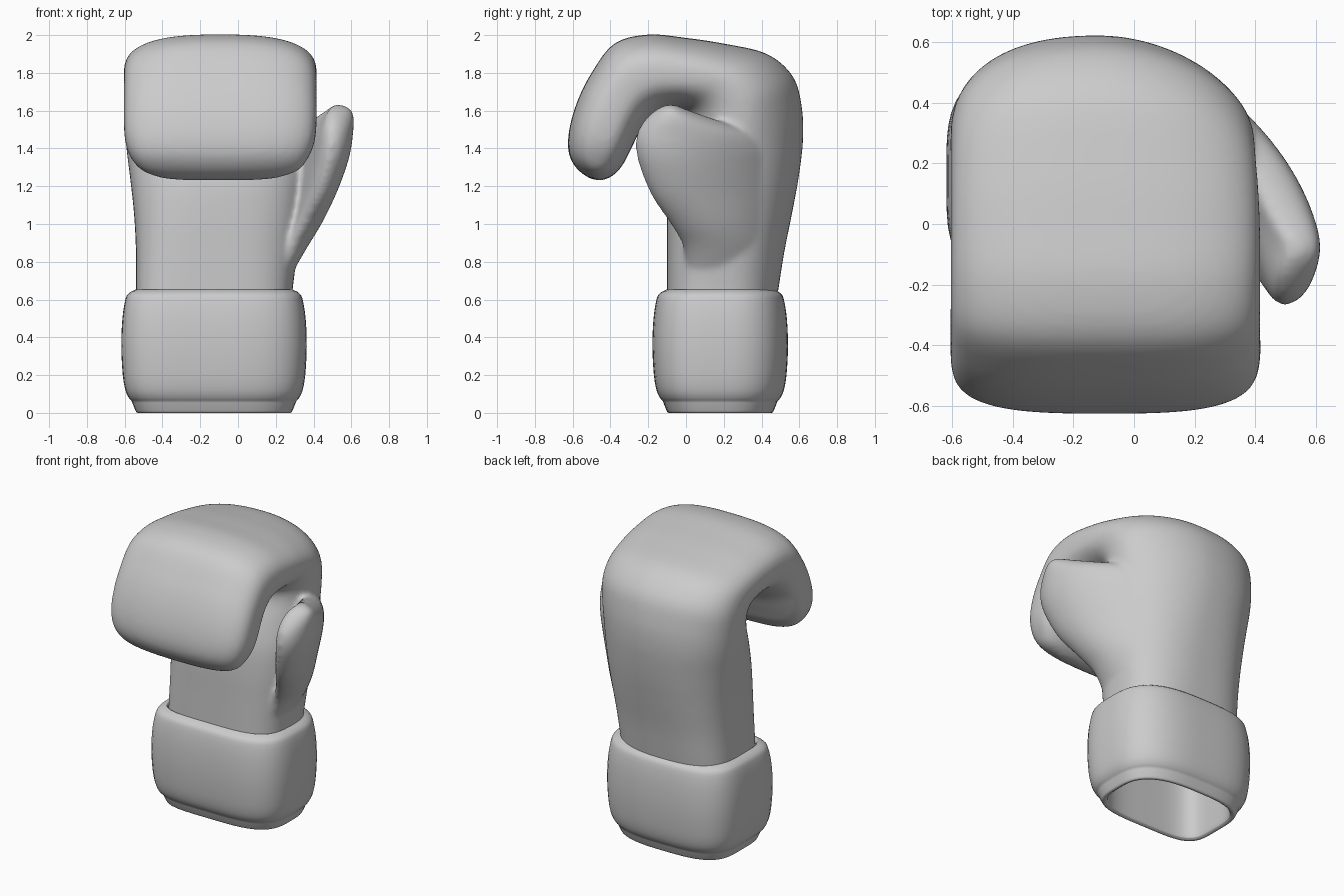
import bpy, bmesh, math
from mathutils import Vector

if "Cube" in bpy.data.objects:
    bpy.data.objects.remove(bpy.data.objects["Cube"])

N = 64  # points per cross-section


def catmull(rows, sub):
    """Smoothly interpolate a list of number tuples."""
    out = []
    for i in range(len(rows) - 1):
        a, b, c, d = (rows[max(0, min(len(rows) - 1, i + k))] for k in (-1, 0, 1, 2))
        for s in range(sub):
            t = s / sub
            out.append([0.5 * (2 * q + (r - p) * t + (2 * p - 5 * q + 4 * r - w) * t * t
                               + (3 * q - p - 3 * r + w) * t ** 3) for p, q, r, w in zip(a, b, c, d)])
    return out + [list(rows[-1])]


def ramp(x, lo, hi):
    """Smooth 0 to 1 blend."""
    t = max(0, min(1, (x - lo) / (hi - lo)))
    return t * t * (3 - 2 * t)


def section(centre, u, v, n, bow=0.0, back_right=1.0, front_left=1.0, flare=0.0):
    """Superellipse ring with half-axis vectors u and v; two corners may differ in squareness."""
    ring = []
    for i in range(N):
        a = 2 * math.pi * i / N
        c, s = math.cos(a), math.sin(a)
        m = n * (back_right if c > 0 and s > 0 else front_left if c < 0 and s < 0 else 1)
        k = (abs(c) ** m + abs(s) ** m) ** (-1 / m)
        c, s = c * k, s * k
        ring.append(centre + u * c * (1 + flare * s) + v * s + Vector((bow * (1 - s * s), 0, 0)))
    return ring


def loft(bm, rings, closed=False):
    vs = [[bm.verts.new(p) for p in r] for r in rings]
    pairs = list(zip(vs, vs[1:])) + ([(vs[-1], vs[0])] if closed else [])
    for a, b in pairs:
        for i in range(N):
            j = (i + 1) % N
            bm.faces.new((a[i], a[j], b[j], b[i]))
    if not closed:
        bm.faces.new(vs[0])
        bm.faces.new(vs[-1])


def finish(bm, name):
    bmesh.ops.recalc_face_normals(bm, faces=bm.faces)
    me = bpy.data.meshes.new(name)
    bm.to_mesh(me)
    bm.free()
    me.shade_smooth()
    ob = bpy.data.objects.new(name, me)
    bpy.context.collection.objects.link(ob)
    return ob


# Palm and curled fingers: outer y,z / inner y,z / left x, right x / squareness
hand = [
    (.475, .57, -.10, .57, -.54, .285, 3.2),
    (.49, .66, -.10, .66, -.54, .29, 3.1),
    (.52, .85, -.10, .85, -.54, .315, 2.9),
    (.56, 1.05, -.10, 1.05, -.55, .345, 2.7),
    (.597, 1.25, -.09, 1.22, -.57, .368, 2.5),
    (.62, 1.45, -.05, 1.38, -.592, .375, 2.4),
    (.613, 1.62, -.01, 1.48, -.60, .385, 2.35),
    (.567, 1.78, .01, 1.54, -.604, .395, 2.4),
    (.43, 1.90, .0, 1.585, -.604, .402, 2.5),
    (.20, 1.955, -.04, 1.61, -.604, .412, 2.65),
    (.0, 1.985, -.09, 1.61, -.604, .416, 2.7),
    (-.20, 2.003, -.15, 1.59, -.604, .416, 2.7),
    (-.38, 1.955, -.20, 1.55, -.604, .416, 2.8),
    (-.50, 1.80, -.245, 1.49, -.604, .416, 3.0),
    (-.575, 1.65, -.28, 1.42, -.604, .416, 3.1),
    (-.618, 1.50, -.305, 1.37, -.596, .404, 3.1),
    (-.622, 1.38, -.33, 1.32, -.565, .37, 3.0),
    (-.58, 1.295, -.37, 1.27, -.505, .315, 2.6),
    (-.51, 1.242, -.41, 1.243, -.40, .20, 2.3),
    (-.47, 1.232, -.44, 1.232, -.30, .10, 2.2),
]
bm = bmesh.new()
rings = []
for oy, oz, iy, iz, xl, xr, n in catmull(hand, 4):
    rings.append(section(Vector(((xl + xr) / 2, (oy + iy) / 2, (oz + iz) / 2)),
                         Vector(((xr - xl) / 2, 0, 0)),
                         Vector((0, (oy - iy) / 2, (oz - iz) / 2)), n, 0,
                         1 - .23 * ramp(oy, -.3, .55), 1.3 - .3 * ramp(oz, .7, 1.6)))
loft(bm, rings)

# Thumb: z / front x,y / back x,y / half thickness
thumb = [
    (.62, .18, .02, .15, .36, .03),
    (.74, .22, .0, .175, .38, .05),
    (.88, .295, -.015, .195, .42, .065),
    (1.0, .37, -.08, .21, .43, .075),
    (1.15, .445, -.18, .225, .44, .084),
    (1.3, .495, -.24, .24, .44, .095),
    (1.40, .515, -.262, .255, .43, .10),
    (1.48, .52, -.255, .30, .36, .097),
    (1.545, .52, -.22, .39, .18, .085),
    (1.60, .52, -.165, .47, .02, .062),
    (1.632, .52, -.11, .51, -.05, .025),
]
rings = []
for z, fx, fy, bx, by, t in catmull(thumb, 4):
    f, b = Vector((fx, fy, z)), Vector((bx, by, z))
    v = (f - b) / 2
    u = Vector((-v.y, v.x, 0)).normalized() * t
    rings.append(section((f + b) / 2, u, v, 2.2, 0.7 * t, flare=.28))
loft(bm, rings)
glove = finish(bm, "hand_and_thumb")

# Hand hollow cutter
bm = bmesh.new()
loft(bm, [section(Vector((-.125, .185 + dy, z)), Vector((.372 * s, 0, 0)), Vector((0, .24 * s, 0)), 3.2,
                  0, .8, 1.3)
          for z, s, dy in ((.4, 1, 0), (.7, 1, 0), (1.1, .98, .04), (1.3, .85, .07), (1.36, .6, .07))])
hollow = finish(bm, "hand_hollow_cutter")
hollow.hide_render = True
hollow.hide_set(True)

# Fuse thumb to hand, soften the joint, then hollow it
rm = glove.modifiers.new("fuse", 'REMESH')
rm.mode = 'VOXEL'
rm.voxel_size = 0.014
rm.use_smooth_shade = True
sm = glove.modifiers.new("soften", 'SMOOTH')
sm.factor = 0.5
sm.iterations = 16
bo = glove.modifiers.new("hollow", 'BOOLEAN')
bo.operation = 'DIFFERENCE'
bo.object = hollow

# Padded cuff with bottom lip and lining: z / inset
cuff = [(.60, .085), (.650, .08), (.648, .065), (.635, .042), (.605, .023), (.5, .006), (.35, 0), (.2, .008),
        (.12, .022), (.08, .04), (.062, .055), (.045, .062), (.02, .072), (.004, .08), (0, .09),
        (.006, .103), (.04, .110), (.3, .114), (.6, .116)]
bm = bmesh.new()
loft(bm, [section(Vector((-.127, .181, z)), Vector((.491 - d, 0, 0)), Vector((0, .359 - d, 0)), 3.4,
                  0, .8, 1.4)
          for z, d in catmull(cuff, 3)], closed=True)
finish(bm, "cuff")
